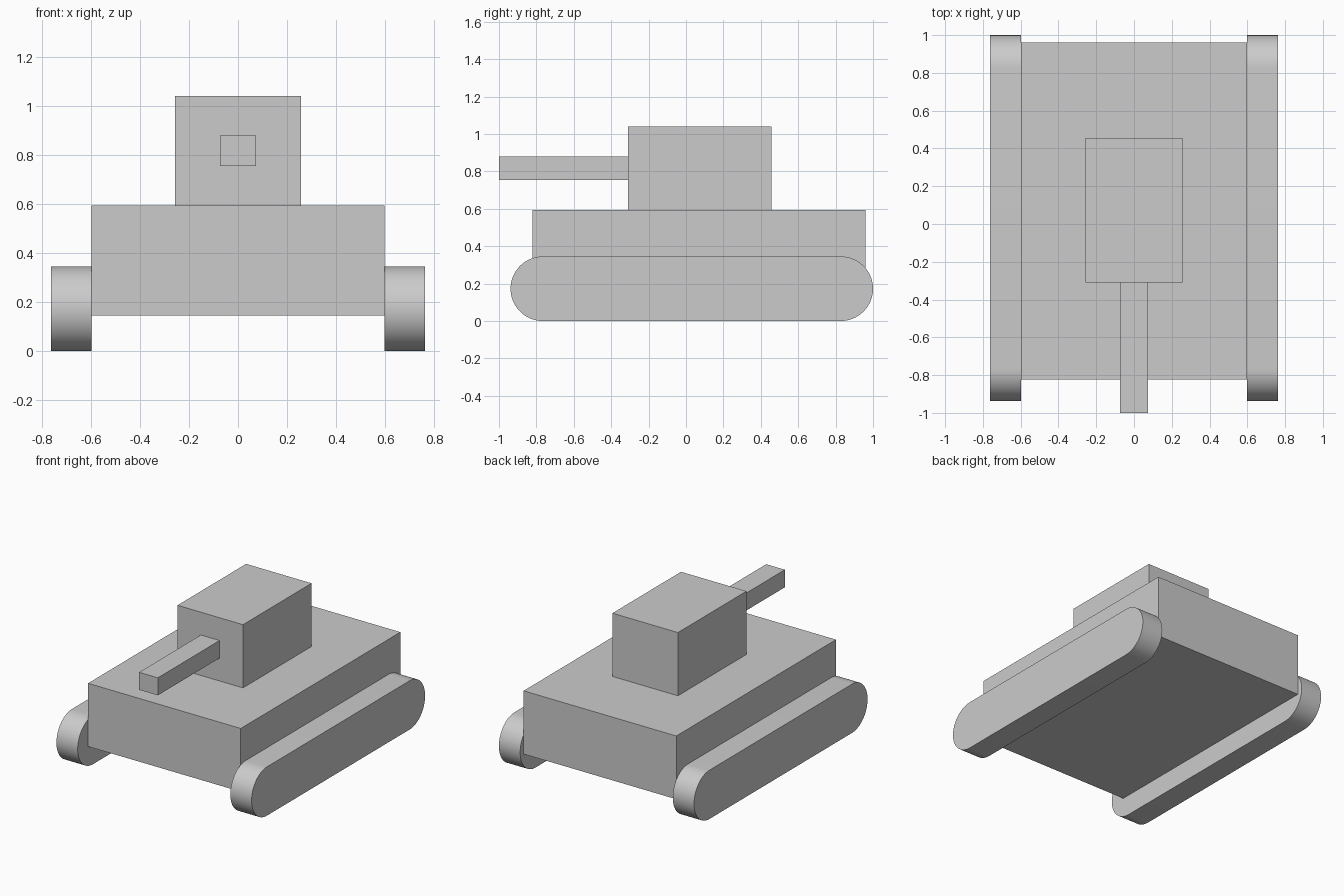
import bpy, bmesh, math

if "Cube" in bpy.data.objects:
    bpy.data.objects.remove(bpy.data.objects["Cube"])


def finish(name, bm):
    bmesh.ops.recalc_face_normals(bm, faces=bm.faces)
    mesh = bpy.data.meshes.new(name)
    bm.to_mesh(mesh)
    bm.free()
    obj = bpy.data.objects.new(name, mesh)
    bpy.context.collection.objects.link(obj)
    return obj


def box(name, half_width, y0, y1, z0, z1):
    bm = bmesh.new()
    bmesh.ops.create_cube(bm, size=1)
    bmesh.ops.scale(bm, vec=(2 * half_width, y1 - y0, z1 - z0), verts=bm.verts)
    bmesh.ops.translate(bm, vec=(0, (y0 + y1) / 2, (z0 + z1) / 2), verts=bm.verts)
    return finish(name, bm)


def track(name, x0, x1, y0, y1, height, segments=32):
    # Stadium-shaped side profile extruded across the track width
    r = height / 2
    bm = bmesh.new()
    verts = []
    for centre, start in ((y1 - r, -math.pi / 2), (y0 + r, math.pi / 2)):
        for i in range(segments + 1):
            a = start + math.pi * i / segments
            verts.append(bm.verts.new((x0, centre + r * math.cos(a), r + r * math.sin(a))))
    side = bm.faces.new(verts)
    extruded = bmesh.ops.extrude_face_region(bm, geom=[side], use_keep_orig=True)
    moved = [g for g in extruded["geom"] if isinstance(g, bmesh.types.BMVert)]
    bmesh.ops.translate(bm, vec=(x1 - x0, 0, 0), verts=moved)
    obj = finish(name, bm)
    bpy.ops.object.select_all(action='DESELECT')
    obj.select_set(True)
    bpy.context.view_layer.objects.active = obj
    bpy.ops.object.shade_smooth_by_angle(angle=math.radians(30))
    return obj


# Body, turret and gun
box("hull", 0.597, -0.822, 0.961, 0.146, 0.593)
box("turret", 0.256, -0.31, 0.456, 0.593, 1.04)
box("gun_barrel", 0.073, -1.0, -0.31, 0.755, 0.879)

# Track on each side
for label, x0, x1 in (("left", -0.763, -0.597), ("right", 0.597, 0.763)):
    track(label + "_track", x0, x1, -0.938, 1.0, 0.345)
